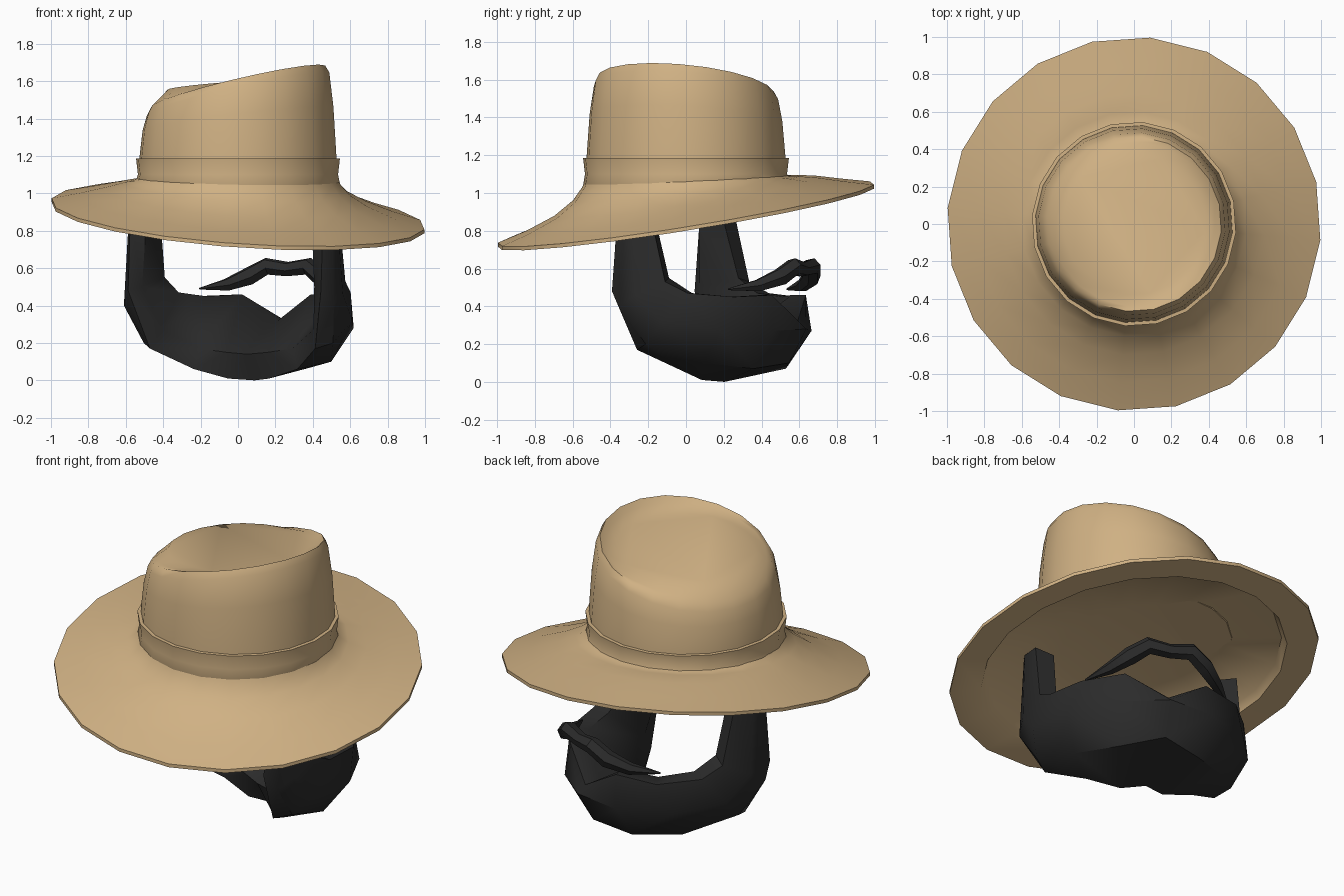
import bpy, bmesh, math
from math import cos, sin, radians
from mathutils import Matrix

cube = bpy.data.objects.get("Cube")
if cube:
    bpy.data.objects.remove(cube, do_unlink=True)


def make_material(name, colour):
    mat = bpy.data.materials.new(name)
    mat.use_nodes = True
    mat.diffuse_color = colour
    mat.node_tree.nodes["Principled BSDF"].inputs["Base Color"].default_value = colour
    return mat


tan = make_material("tan felt", (0.63, 0.44, 0.23, 1))
black = make_material("black hair", (0.024, 0.024, 0.024, 1))


def finish(obj, mat, angle):
    """Assign the material and smooth everything but sharp edges."""
    obj.data.materials.append(mat)
    bpy.ops.object.select_all(action='DESELECT')
    obj.select_set(True)
    bpy.context.view_layer.objects.active = obj
    if obj.type == 'CURVE':
        bpy.ops.object.convert(target='MESH')
    bpy.ops.object.shade_smooth_by_angle(angle=radians(angle))


def loft(name, rings, closed_start=True, closed_end=True):
    """Skin a list of equal point rings into one mesh object."""
    bm = bmesh.new()
    rows = [[bm.verts.new(p) for p in ring] for ring in rings]
    count = len(rows[0])
    for low, high in zip(rows, rows[1:]):
        for i in range(count):
            j = (i + 1) % count
            bm.faces.new((low[i], low[j], high[j], high[i]))
    if closed_start:
        bm.faces.new(rows[0][::-1])
    if closed_end:
        bm.faces.new(rows[-1])
    bmesh.ops.recalc_face_normals(bm, faces=bm.faces)
    mesh = bpy.data.meshes.new(name)
    bm.to_mesh(mesh)
    bm.free()
    obj = bpy.data.objects.new(name, mesh)
    bpy.context.collection.objects.link(obj)
    return obj


def tilted_ring(radius, height, slope_x=0, slope_y=0, sides=20):
    """Circle lying on a plane that slopes along x and y."""
    points = []
    for i in range(sides):
        a = radians(13) + i * math.tau / sides
        x, y = radius * cos(a), radius * sin(a)
        points.append((x, y, height + slope_x * x + slope_y * y))
    return points


def turned(name, profile, angle):
    finish(loft(name, [tilted_ring(*p) for p in profile]), tan, angle)


# Brim: underside, lip, edge, then the upper surface up to the band
turned("hat_brim", [
    (.4, 1.0, -.06, .12), (.8, .92, -.07, .155), (.83, .875, -.07, .16),
    (1, .87, -.07, .16), (1, .89, -.07, .16), (.85, .93, -.07, .16),
    (.7, .98, -.065, .15), (.6, 1.025, -.05, .11), (.55, 1.06, -.02, .05),
    (.53, 1.1)], 50)

# Band
turned("hat_band", [
    (.53, 1.02, -.02, .05), (.55, 1.05, -.02, .05), (.537, 1.1),
    (.547, 1.185), (.52, 1.187)], 50)

# Crown: slanted rim around a nearly level, sunken top
turned("hat_crown", [
    (.53, 1.1), (.528, 1.2), (.512, 1.4, .12, -.05), (.49, 1.53, .23, -.09),
    (.468, 1.57, .235, -.095), (.44, 1.568, .18, -.08),
    (.38, 1.58, .07, -.05)], 60)

# The beard and moustache are turned away from the hat's front
head = Matrix.Translation((.01, .02, 0)) @ Matrix.Rotation(radians(-23), 4, 'Z')

# Beard half: sections from the sideburn top, round the jaw, to the chin
sections = [
    [(.57, .02, .87), (.6, -.08, .87), (.59, -.13, .87),
     (.56, -.18, .87), (.48, -.15, .85), (.46, 0, .85)],
    [(.57, .1, .53), (.62, -.05, .46), (.61, -.15, .4),
     (.56, -.21, .48), (.5, -.16, .5), (.47, .08, .55)],
    [(.55, .22, .47), (.61, .1, .32), (.55, -.02, .2),
     (.48, -.1, .17), (.44, -.03, .27), (.44, .2, .47)],
    [(.44, .44, .45), (.5, .38, .28), (.42, .26, .1),
     (.3, .08, .06), (.27, .08, .17), (.36, .38, .45)],
    [(.23, .57, .46), (.26, .59, .27), (.22, .46, .07),
     (.12, .12, .01), (.12, .1, .15), (.2, .5, .46)],
    [(0, .62, .32), (0, .67, .28), (0, .57, .1),
     (0, .2, 0), (0, .1, .14), (0, .52, .32)],
]
beard = loft("beard", sections, closed_end=False)
beard.matrix_world = head
mirror = beard.modifiers.new("mirror", 'MIRROR')
mirror.use_clip = True
finish(beard, black, 40)

# Moustache: a tapered curve with drooping tips
half = [(.4, .39, .49, .1), (.3, .52, .51, .7), (.21, .61, .555, 1),
        (.12, .65, .61, .95)]
path = [(-u, v, z, r) for u, v, z, r in half]
path += [(0, .65, .595, .8)] + half[::-1]
curve = bpy.data.curves.new("moustache", 'CURVE')
curve.dimensions = '3D'
curve.bevel_depth = .05
curve.bevel_resolution = 1
curve.use_fill_caps = True
spline = curve.splines.new('POLY')
spline.points.add(len(path) - 1)
for point, (u, v, z, r) in zip(spline.points, path):
    point.co = (u, v, z, 1)
    point.radius = r
moustache = bpy.data.objects.new("moustache", curve)
bpy.context.collection.objects.link(moustache)
moustache.matrix_world = head
finish(moustache, black, 40)
